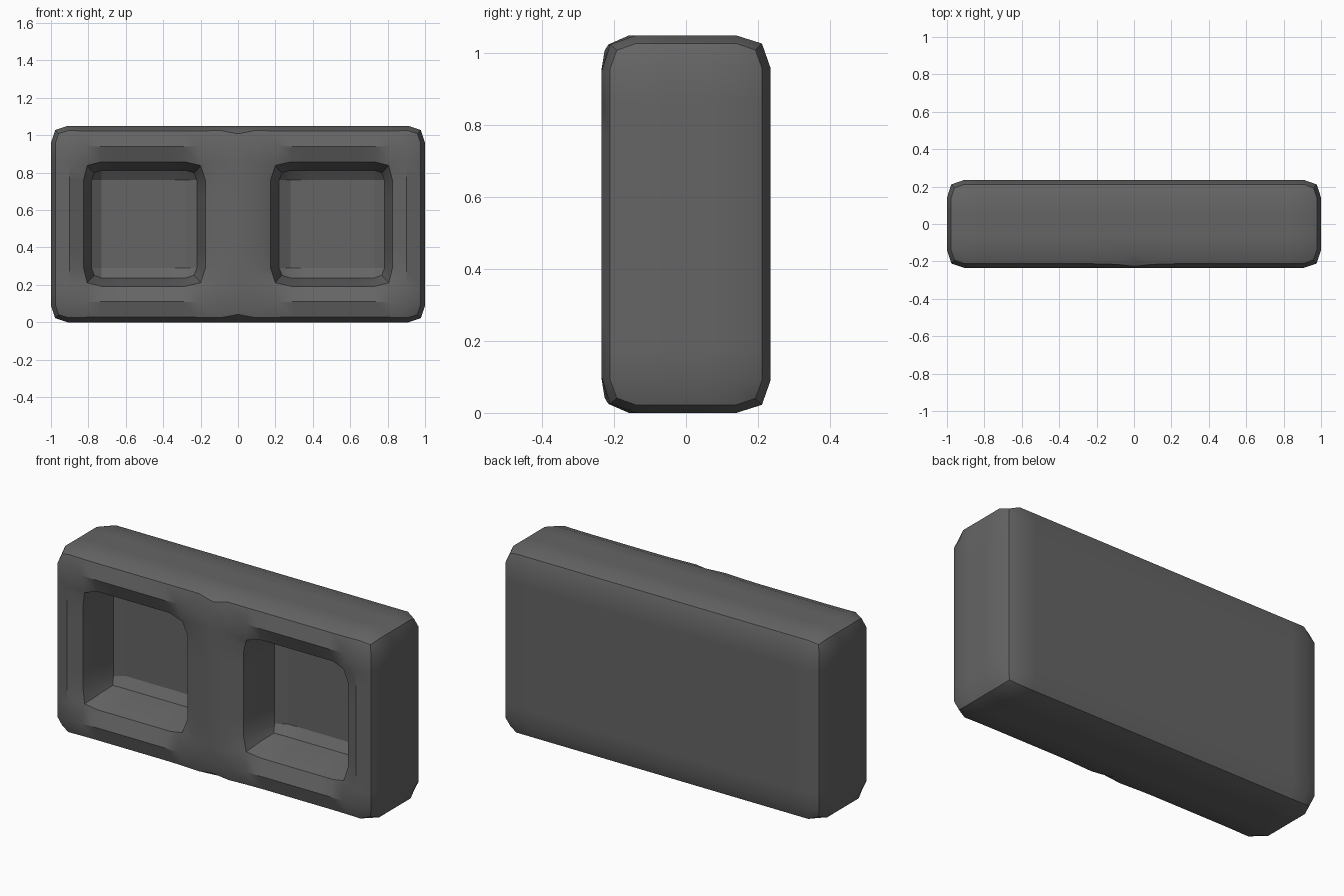
import bpy, bmesh, math
from mathutils import Matrix

cube = bpy.data.objects.get("Cube")
if cube:
    bpy.data.objects.remove(cube, do_unlink=True)

W, D, H = 1.0, 0.235, 1.05      # half width, half depth, height
RIM, FLOOR_Y = 0.18, 0.045      # support loop distance, pocket floor


def cut(bm, axis, pos, geom=None):
    """Cut a loop across the given geometry at one position on an axis."""
    co, no = [0, 0, 0], [0, 0, 0]
    co[axis], no[axis] = pos, 1
    geom = geom or bm.verts[:] + bm.edges[:] + bm.faces[:]
    bmesh.ops.bisect_plane(bm, geom=geom, plane_co=co, plane_no=no, dist=1e-5)


def is_front(f):
    return f.normal.y < -0.9


# Block cage with support loops
bm = bmesh.new()
bmesh.ops.create_cube(bm, size=1, matrix=Matrix.Translation((0, 0, H / 2))
                      @ Matrix.Diagonal((2 * W, 2 * D, H, 1)))
for x in (0.25, 0.36, 0.66, W - RIM):
    cut(bm, 0, x)
    cut(bm, 0, -x)
for y in (-FLOOR_Y, FLOOR_Y):
    cut(bm, 1, y)
for z in (RIM, 2 * RIM, H - 2 * RIM, H - RIM):
    cut(bm, 2, z)

# Centre seam on the front only, which notches the front edges
bm.normal_update()
front = [f for f in bm.faces if is_front(f)]
parts = set(front)
for f in front:
    parts.update(f.verts)
    parts.update(f.edges)
cut(bm, 0, 0, list(parts))

# Pocket faces, picked before their border is adjusted
bm.normal_update()
pocket = []
for f in bm.faces:
    c = f.calc_center_median()
    if is_front(f) and 0.25 < abs(c.x) < W - RIM and RIM < c.z < H - RIM:
        pocket.append(f)

# Move the pocket border to its final size
for v in {v for f in pocket for v in f.verts}:
    side = math.copysign(1, v.co.x)
    if abs(abs(v.co.x) - 0.25) < 1e-4:
        v.co.x = side * 0.2
    elif abs(abs(v.co.x) - (W - RIM)) < 1e-4:
        v.co.x = side * 0.8
    if abs(v.co.z - RIM) < 1e-4:
        v.co.z = 0.22
    elif abs(v.co.z - (H - RIM)) < 1e-4:
        v.co.z = H - 0.22

# Sink both pockets
new = bmesh.ops.extrude_face_region(bm, geom=pocket)["geom"]
for v in new:
    if isinstance(v, bmesh.types.BMVert):
        v.co.y = FLOOR_Y
bmesh.ops.delete(bm, geom=[f for f in pocket if f.is_valid], context="FACES")
bmesh.ops.recalc_face_normals(bm, faces=bm.faces[:])

mesh = bpy.data.meshes.new("block")
bm.to_mesh(mesh)
bm.free()
block = bpy.data.objects.new("two_pocket_block", mesh)
bpy.context.collection.objects.link(block)

# Dark grey material
grey = bpy.data.materials.new("dark_grey")
grey.use_nodes = True
colour = (0.13, 0.13, 0.13, 1)
grey.diffuse_color = colour
grey.node_tree.nodes["Principled BSDF"].inputs["Base Color"].default_value = colour
mesh.materials.append(grey)

# Round the cage once and shade it smooth
bpy.context.view_layer.objects.active = block
block.select_set(True)
sub = block.modifiers.new("rounding", "SUBSURF")
sub.levels = sub.render_levels = 1
sub.use_limit_surface = False
bpy.ops.object.modifier_apply(modifier=sub.name)
bpy.ops.object.shade_smooth_by_angle(angle=math.radians(30))
